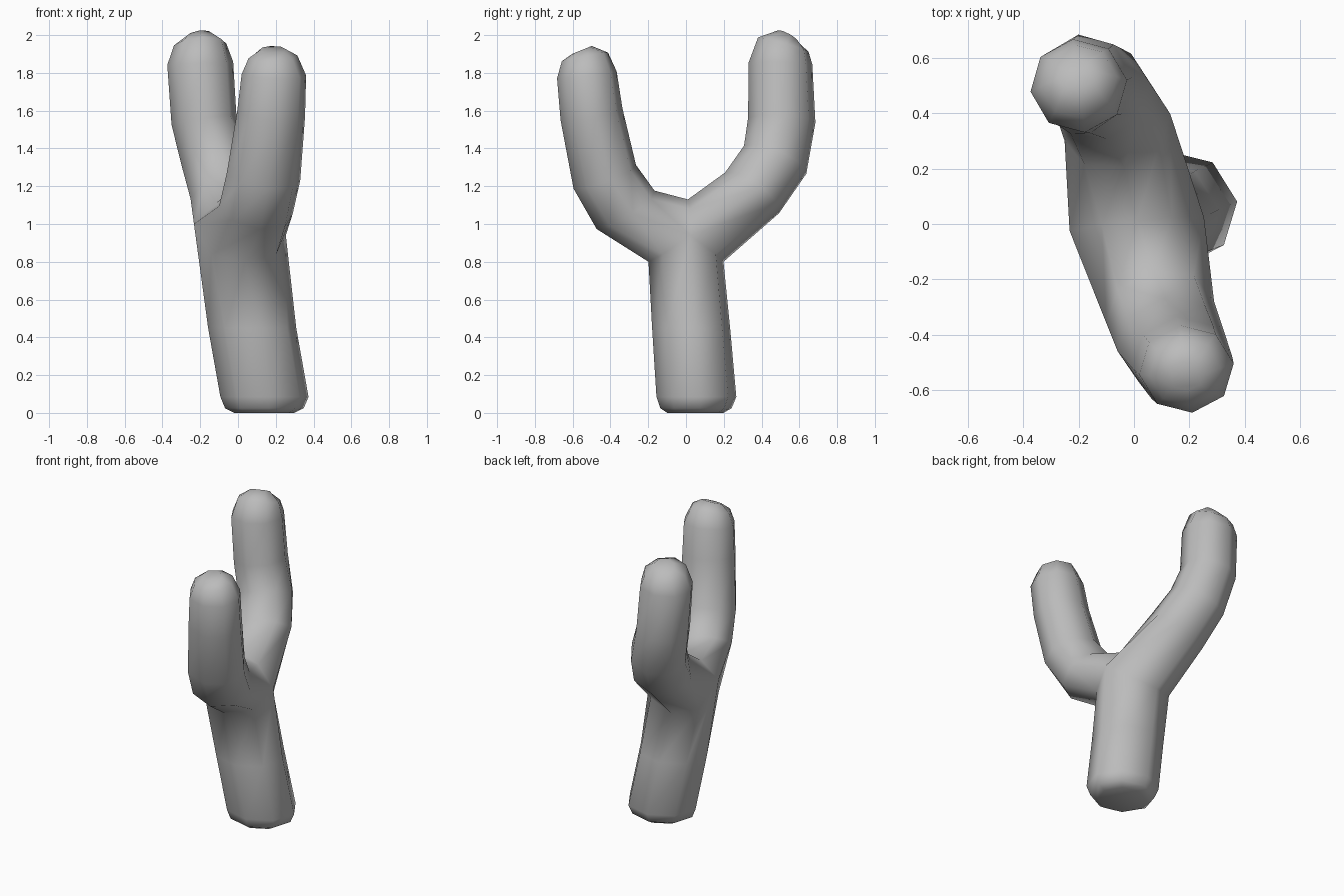
import bpy, bmesh
from math import cos, sin, pi, radians
from mathutils import Vector

if "Cube" in bpy.data.objects:
    bpy.data.objects.remove(bpy.data.objects["Cube"], do_unlink=True)

SIDES = 8
PHASE = radians(7)
bm = bmesh.new()


def ring(center, rx, ry, tangent=Vector((0, 0, 1))):
    """Octagon around the tangent, with its first axis kept close to x."""
    t = tangent.normalized()
    v = t.cross(Vector((1, 0, 0))).normalized()
    u = v.cross(t)
    angles = [2 * pi * i / SIDES + PHASE for i in range(SIDES)]
    return [bm.verts.new(center + u * rx * cos(a) + v * ry * sin(a)) for a in angles]


def bridge(a, b):
    for i in range(SIDES):
        j = (i + 1) % SIDES
        bm.faces.new((a[i], a[j], b[j], b[i]))


def arm(base, path):
    """Sweep an arm upward from the fork and close its rounded tip."""
    centers = [Vector(p[:3]) for p in path]
    last = base
    for k, (c, p) in enumerate(zip(centers, path)):
        tangent = centers[min(k + 1, len(path) - 1)] - centers[max(k - 1, 0)]
        new = ring(c, p[3], p[4], tangent)
        bridge(last, new)
        last = new
    bm.faces.new(last)


# Handle: slanted octagonal grip with a softened foot
handle = [(.14, .05, 0, .16, .15), (.14, .053, .025, .21, .19),
          (.14, .055, .085, .235, .213), (.075, .027, .45, .235, .208)]
rings = [ring(Vector(p[:3]), p[3], p[4]) for p in handle]
bm.faces.new(rings[0][::-1])

# Fork: collar whose sides rise to meet a shared saddle
collar = ring(Vector((.01, 0, .8)), .245, .2)
for i, v in enumerate(collar):
    v.co.z += (.14, .04, 0, .04, .2, .04, 0, .04)[i]
rings.append(collar)
for a, b in zip(rings, rings[1:]):
    bridge(a, b)

saddle = []
for f, z in ((.24, 1.08), (.5, 1.13), (.76, 1.11)):
    p = collar[0].co.lerp(collar[4].co, f)
    saddle.append(bm.verts.new((p.x, p.y + .01, z)))

# Each arm starts from one half of the collar plus the saddle
arm(collar[:5] + saddle[::-1],
    [(-.06, .35, 1.165, .2, .18), (-.12, .472, 1.34, .185, .182),
     (-.18, .507, 1.55, .175, .18), (-.2, .5, 1.85, .176, .17),
     (-.2, .515, 1.95, .14, .14), (-.21, .54, 1.995, .07, .06)])
arm([collar[0]] + saddle + collar[4:],
    [(.095, -.32, 1.075, .2, .185), (.135, -.43, 1.25, .198, .178),
     (.175, -.5, 1.58, .182, .168), (.19, -.525, 1.79, .172, .16),
     (.185, -.535, 1.885, .13, .125), (.185, -.55, 1.922, .07, .055)])

bmesh.ops.recalc_face_normals(bm, faces=bm.faces)
mesh = bpy.data.meshes.new("forked_stick")
bm.to_mesh(mesh)
bm.free()
obj = bpy.data.objects.new("forked_stick", mesh)
bpy.context.collection.objects.link(obj)

# Plain grey surface, smooth shaded
mat = bpy.data.materials.new("plain_grey")
mat.use_nodes = True
grey = (.5, .5, .5, 1)
mat.diffuse_color = grey
mat.node_tree.nodes["Principled BSDF"].inputs["Base Color"].default_value = grey
mesh.materials.append(mat)
mesh.polygons.foreach_set("use_smooth", [True] * len(mesh.polygons))
